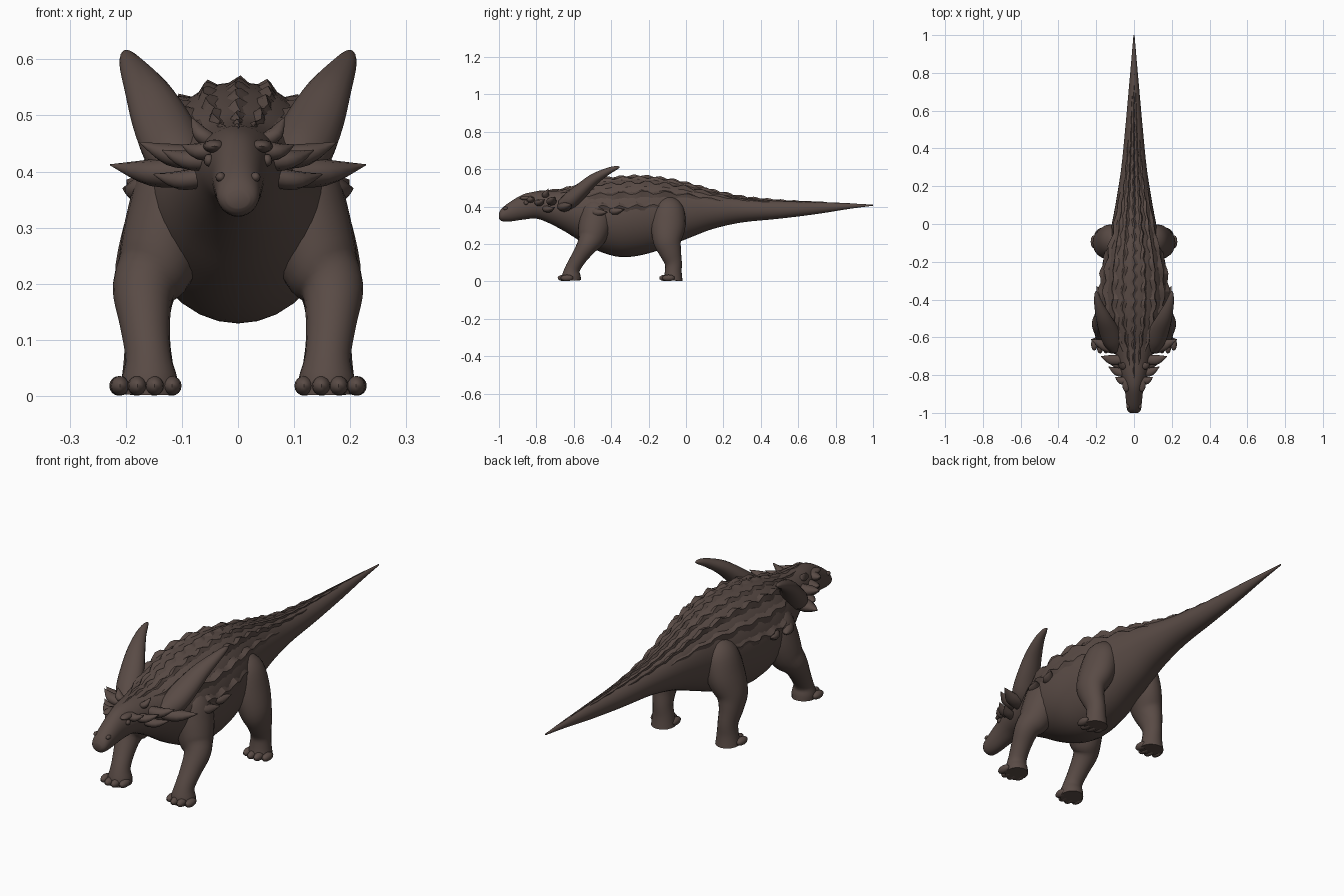
import bpy, bmesh, math
from mathutils import Vector

if "Cube" in bpy.data.objects:
    bpy.data.objects.remove(bpy.data.objects["Cube"])

hide = bpy.data.materials.new("dark brown hide")
hide.use_nodes = True
HIDE = (0.1, 0.07, 0.06, 1)
hide.diffuse_color = HIDE
hide.node_tree.nodes["Principled BSDF"].inputs["Base Color"].default_value = HIDE
SIDES = ((1, "left"), (-1, "right"))


def finish(name, bm, angle=45):
    bmesh.ops.recalc_face_normals(bm, faces=bm.faces)
    mesh = bpy.data.meshes.new(name)
    bm.to_mesh(mesh)
    bm.free()
    mesh.materials.append(hide)
    ob = bpy.data.objects.new(name, mesh)
    bpy.context.collection.objects.link(ob)
    bpy.ops.object.select_all(action='DESELECT')
    ob.select_set(True)
    bpy.context.view_layer.objects.active = ob
    bpy.ops.object.shade_smooth_by_angle(angle=math.radians(angle))
    return ob


def smooth_rows(rows, steps):
    """Catmull-Rom through rows of numbers."""
    out = []
    for i in range(len(rows) - 1):
        a, b, c, d = (rows[min(max(i + k, 0), len(rows) - 1)] for k in (-1, 0, 1, 2))
        for s in range(steps):
            t = s / steps
            out.append([q + t * (r - p) / 2 + t * t * (2 * p - 5 * q + 4 * r - e) / 2
                        + t ** 3 * (3 * q - p - 3 * r + e) / 2
                        for p, q, r, e in zip(a, b, c, d)])
    return out + [list(rows[-1])]


def skin(bm, rings):
    """Bridge rings of points and cap both ends."""
    loops = [[bm.verts.new(p) for p in ring] for ring in rings]
    n = len(loops[0])
    for a, b in zip(loops, loops[1:]):
        for i in range(n):
            j = (i + 1) % n
            bm.faces.new((a[i], a[j], b[j], b[i]))
    bm.faces.new(loops[0])
    bm.faces.new(loops[-1])


def tube(bm, rows, side=(1, 0, 0), steps=4, n=16):
    """Rows are x, y, z, radius along side, radius across."""
    rows = smooth_rows(rows, steps)
    pts = [Vector(r[:3]) for r in rows]
    rings = []
    for i, r in enumerate(rows):
        tan = (pts[min(i + 1, len(pts) - 1)] - pts[max(i - 1, 0)]).normalized()
        u = Vector(side)
        u = (u - tan * u.dot(tan)).normalized()
        v = tan.cross(u)
        ru, rv = max(r[3], 0.001), max(r[4], 0.001)
        rings.append([pts[i] + u * ru * math.cos(t) + v * rv * math.sin(t)
                      for t in (math.tau * k / n for k in range(n))])
    skin(bm, rings)


def ball(bm, centre, size):
    made = bmesh.ops.create_uvsphere(bm, u_segments=12, v_segments=8, radius=1)["verts"]
    for v in made:
        v.co = Vector(centre) + Vector(a * b for a, b in zip(v.co, size))


def flip(rows, s):
    return [(s * r[0],) + tuple(r[1:]) for r in rows]


# Body from snout to tail: y, top, bottom, half width
profile = [(-1, .365, .335, .02), (-.985, .39, .322, .036), (-.94, .425, .32, .042),
           (-.87, .465, .33, .05), (-.8, .48, .335, .068), (-.73, .485, .31, .085),
           (-.64, .495, .262, .115), (-.55, .522, .205, .15), (-.45, .545, .155, .175),
           (-.35, .555, .13, .18), (-.25, .56, .138, .172), (-.15, .552, .165, .155),
           (-.05, .535, .205, .128), (.05, .51, .245, .108), (.15, .482, .282, .09),
           (.3, .45, .315, .067), (.5, .432, .335, .047), (.7, .424, .36, .029),
           (.87, .417, .387, .014), (1, .41, .404, .003)]
body_rows = smooth_rows(profile, 4)


def surface(y, ang, lift=0):
    """Point on the hide at an angle from the top of the back."""
    for a, b in zip(body_rows, body_rows[1:]):
        if y <= b[0]:
            break
    t = (y - a[0]) / (b[0] - a[0])
    _, top, low, w = (p + (q - p) * t for p, q in zip(a, b))
    return Vector(((w + lift) * math.sin(ang), y,
                   (top + low) / 2 + ((top - low) / 2 + lift) * math.cos(ang)))


bm = bmesh.new()
skin(bm, [[surface(r[0], math.tau * k / 32) for k in range(32)] for r in body_rows])
finish("body", bm)


# Ridges of armour scutes along the back
def ridge(name, degrees, y0, y1, height, half, pitch):
    bm = bmesh.new()
    a = math.radians(degrees)
    count = int((y1 - y0) / pitch)
    teeth = (.25, .55, 1, .8)
    total = count * len(teeth)
    rings = []
    for i in range(total + 1):
        f = i / total
        y = y0 + (y1 - y0) * f
        fade = min(1, f * 8 + .1, (1 - f) * 2.5 + .05)
        wob = math.radians(2) * math.sin(i * 1.7 + degrees)
        d = math.radians(half)
        lift = height * fade * teeth[i % len(teeth)]
        rings.append([surface(y, a + wob - d, -.004), surface(y, a + wob, lift),
                      surface(y, a + wob + d, -.004)])
    skin(bm, rings)
    finish(name, bm, 30)


ridge("spine_ridge", 0, -.82, .9, .012, 7, .07)
for s, side in SIDES:
    ridge(side + "_inner_ridge", s * 18, -.75, .7, .014, 6, .09)
    ridge(side + "_back_ridge", s * 36, -.68, .45, .02, 7, .1)
    ridge(side + "_flank_ridge", s * 56, -.55, .2, .02, 8, .11)
    ridge(side + "_lower_ridge", s * 76, -.5, -.12, .016, 7, .09)

# Front legs, hind legs and feet
front_leg = [(.08, -.46, .43, .03, .04), (.105, -.475, .385, .07, .08),
             (.122, -.485, .31, .078, .088), (.145, -.505, .235, .07, .075),
             (.168, -.53, .19, .056, .055), (.166, -.57, .13, .045, .043),
             (.16, -.605, .07, .041, .04), (.158, -.613, .03, .05, .05),
             (.158, -.613, .004, .05, .052)]
hind_leg = [(.075, -.085, .44, .03, .04), (.105, -.09, .39, .065, .08),
            (.13, -.095, .3, .072, .092), (.158, -.1, .22, .062, .077),
            (.166, -.085, .16, .048, .06), (.162, -.068, .1, .041, .046),
            (.16, -.068, .05, .045, .045), (.16, -.07, .004, .052, .052)]
for s, side in SIDES:
    for kind, rows in (("front", front_leg), ("hind", hind_leg)):
        bm = bmesh.new()
        tube(bm, flip(rows, s), n=20)
        finish(f"{side}_{kind}_leg", bm)
        bm = bmesh.new()
        fx, fy = rows[-1][:2]
        for k in range(4):
            off = (k - 1.5) * .031
            ball(bm, (s * (fx + .006 + off), fy - .047 + abs(off) * .5, .018),
                 (.017, .034, .0175))
        finish(f"{side}_{kind}_toes", bm)

# Long shoulder horns
horn = [(.09, -.66, .405, .04, .035), (.112, -.615, .435, .055, .046),
        (.135, -.56, .485, .053, .04), (.162, -.495, .543, .04, .031),
        (.187, -.425, .585, .024, .02), (.198, -.375, .606, .012, .011),
        (.2, -.355, .61, .003, .003)]
for s, side in SIDES:
    bm = bmesh.new()
    tube(bm, flip(horn, s), n=16)
    finish(side + "_shoulder_horn", bm)

# Spikes: name, root, tip, base thickness
spikes = [("neck_spike", (.08, -.66, .4), (.228, -.61, .412), .032),
          ("front_neck_spike", (.07, -.72, .425), (.175, -.7, .452), .026),
          ("cheek_spike", (.05, -.79, .42), (.135, -.755, .438), .022),
          ("brow_spike", (.04, -.83, .44), (.1, -.81, .448), .02),
          ("crown_spike", (.05, -.75, .455), (.082, -.735, .495), .018),
          ("jaw_spike", (.06, -.75, .39), (.15, -.7, .395), .022),
          ("shoulder_spike", (.14, -.5, .38), (.205, -.42, .37), .03),
          ("flank_spike", (.15, -.4, .38), (.198, -.33, .385), .026)]
for s, side in SIDES:
    for name, root, tip, r in spikes:
        mid = [(a + b) / 2 for a, b in zip(root, tip)]
        rows = [(*root, r * .8, r), (mid[0], mid[1] - .008, mid[2] - .008, r * .75, r),
                (*tip, .001, .001)]
        bm = bmesh.new()
        tube(bm, flip(rows, s), side=(0, 0, 1), n=10)
        finish(f"{side}_{name}", bm)

# Eyes under heavy brows, and nostrils
for s, side in SIDES:
    for name, centre, size in (("eye", (.052, -.855, .42), (.009, .013, .011)),
                               ("brow", (.042, -.85, .445), (.02, .04, .012)),
                               ("nostril", (.031, -.965, .39), (.009, .014, .009))):
        bm = bmesh.new()
        ball(bm, (s * centre[0], *centre[1:]), size)
        finish(f"{side}_{name}", bm)
